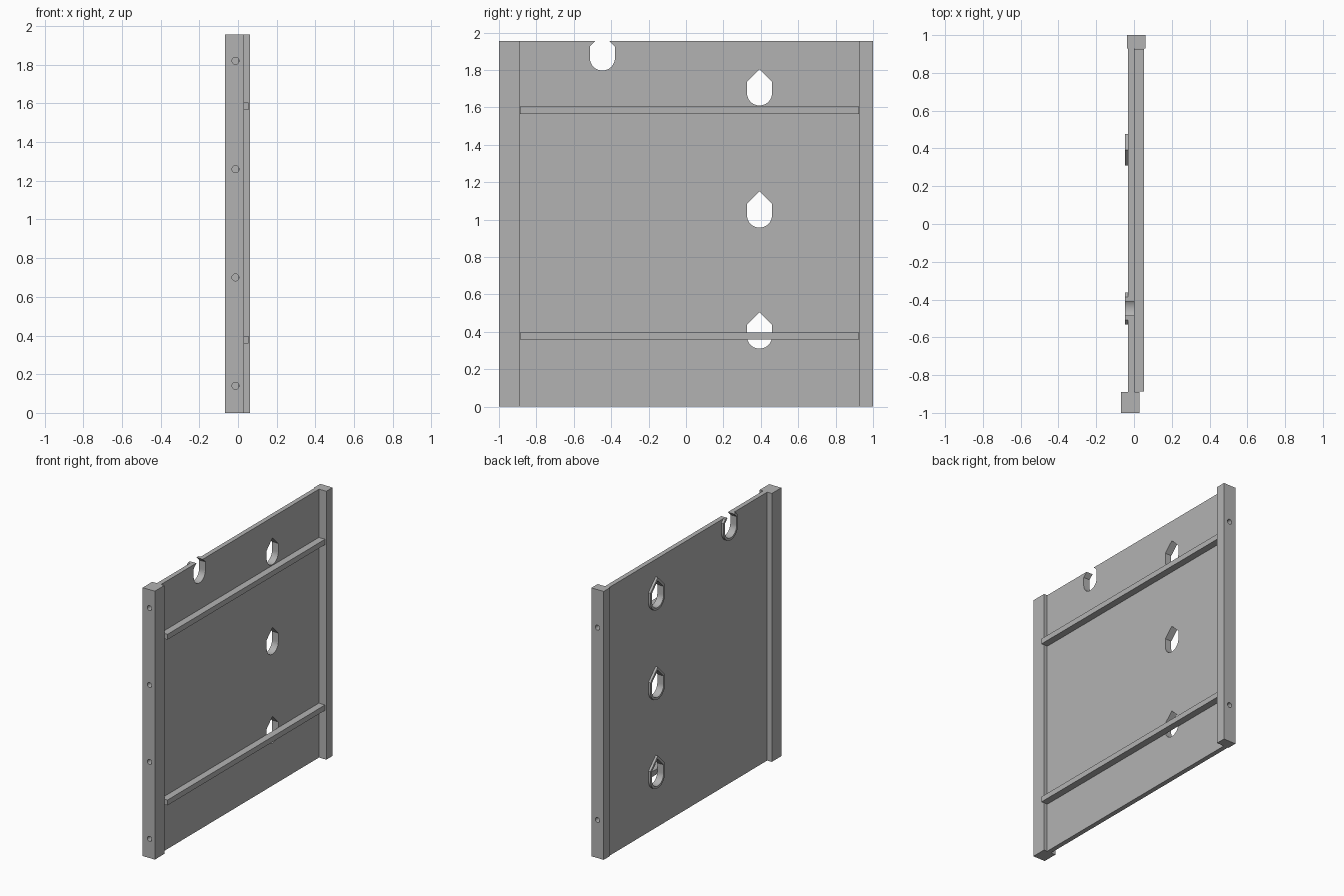
import bpy, bmesh, math
from mathutils import Matrix, Vector

if "Cube" in bpy.data.objects:
    bpy.data.objects.remove(bpy.data.objects["Cube"], do_unlink=True)

TOP = 1.955
grey = bpy.data.materials.new("plain grey")
grey.use_nodes = True
grey.diffuse_color = (0.45, 0.45, 0.45, 1)
grey.node_tree.nodes["Principled BSDF"].inputs["Base Color"].default_value = grey.diffuse_color


def finish(name, bm):
    bmesh.ops.recalc_face_normals(bm, faces=bm.faces[:])
    mesh = bpy.data.meshes.new(name)
    bm.to_mesh(mesh)
    bm.free()
    mesh.materials.append(grey)
    obj = bpy.data.objects.new(name, mesh)
    bpy.context.collection.objects.link(obj)
    return obj


def box(name, xs, ys, zs):
    bm = bmesh.new()
    size = [b - a for a, b in (xs, ys, zs)]
    mid = [(a + b) / 2 for a, b in (xs, ys, zs)]
    bmesh.ops.create_cube(bm, size=1, matrix=Matrix.Translation(mid) @ Matrix.Diagonal((*size, 1)))
    return finish(name, bm)


def house_prism(name, y, z, xs, grow=0, limit=None):
    """Round-bottomed, gable-topped outline extruded along x; z is the arc centre."""
    r = 0.067 + grow
    eave = z + 0.061 + grow * math.tan(math.pi / 8)
    pts = [(y + r * math.cos(a), z + r * math.sin(a))
           for a in (math.pi + math.pi * i / 20 for i in range(21))]
    pts.append((y + r, eave))
    if limit:
        half = r - (limit - eave)
        pts += [(y + half, limit), (y - half, limit)]
    else:
        pts.append((y, eave + r))
    pts.append((y - r, eave))
    bm = bmesh.new()
    face = bm.faces.new([bm.verts.new((xs[0], *p)) for p in pts])
    out = bmesh.ops.extrude_face_region(bm, geom=[face])
    verts = [v for v in out["geom"] if isinstance(v, bmesh.types.BMVert)]
    bmesh.ops.translate(bm, verts=verts, vec=Vector((xs[1] - xs[0], 0, 0)))
    return finish(name, bm)


def drill(name, x, z, ys):
    bm = bmesh.new()
    turn = Matrix.Translation((x, sum(ys) / 2, z)) @ Matrix.Rotation(math.pi / 2, 4, "X")
    bmesh.ops.create_cone(bm, cap_ends=True, segments=32, radius1=0.018, radius2=0.018,
                          depth=ys[1] - ys[0], matrix=turn)
    return finish(name, bm)


def cut(obj, cutter):
    cutter.hide_render = True
    mod = obj.modifiers.new("cut", "BOOLEAN")
    mod.operation, mod.solver, mod.object = "DIFFERENCE", "EXACT", cutter
    bpy.context.view_layer.objects.active = obj
    bpy.ops.object.modifier_apply(modifier=mod.name)
    bpy.data.objects.remove(cutter, do_unlink=True)


def smooth(obj):
    bpy.ops.object.select_all(action="DESELECT")
    obj.select_set(True)
    bpy.context.view_layer.objects.active = obj
    bpy.ops.object.shade_smooth_by_angle(angle=math.radians(30))


# Panel and its two battens
panel = box("panel", (-0.031, 0.003), (-0.89, 0.93), (0, TOP))
for name, z in (("lower_batten", 0.358), ("upper_batten", 1.565)):
    box(name, (0.003, 0.053), (-0.888, 0.926), (z, z + 0.039))

# Openings with raised collars; the last one breaks through the top edge
openings = [("lower", 0.393, 0.377, None), ("middle", 0.393, 1.024, None),
            ("upper", 0.393, 1.677, None), ("top_notch", -0.447, 1.864, TOP)]
for name, y, z, limit in openings:
    collar = house_prism(name + "_collar", y, z, (-0.048, -0.031), 0.017, limit)
    for part in (panel, collar):
        cut(part, house_prism("cutter", y, z, (-0.1, 0.1)))
    smooth(collar)
smooth(panel)

# Front post with through holes, back post with blind holes
front_post = box("front_post", (-0.068, 0.03), (-1, -0.89), (0, TOP))
for i in range(4):
    cut(front_post, drill("cutter", -0.013, 0.14 + 0.56 * i, (-1.1, -0.8)))
back_post = box("back_post", (-0.037, 0.062), (0.928, 1), (0, TOP))
for z in (0.277, 1.678):
    cut(back_post, drill("cutter", 0.013, z, (0.95, 1.1)))
for post in (front_post, back_post):
    smooth(post)
